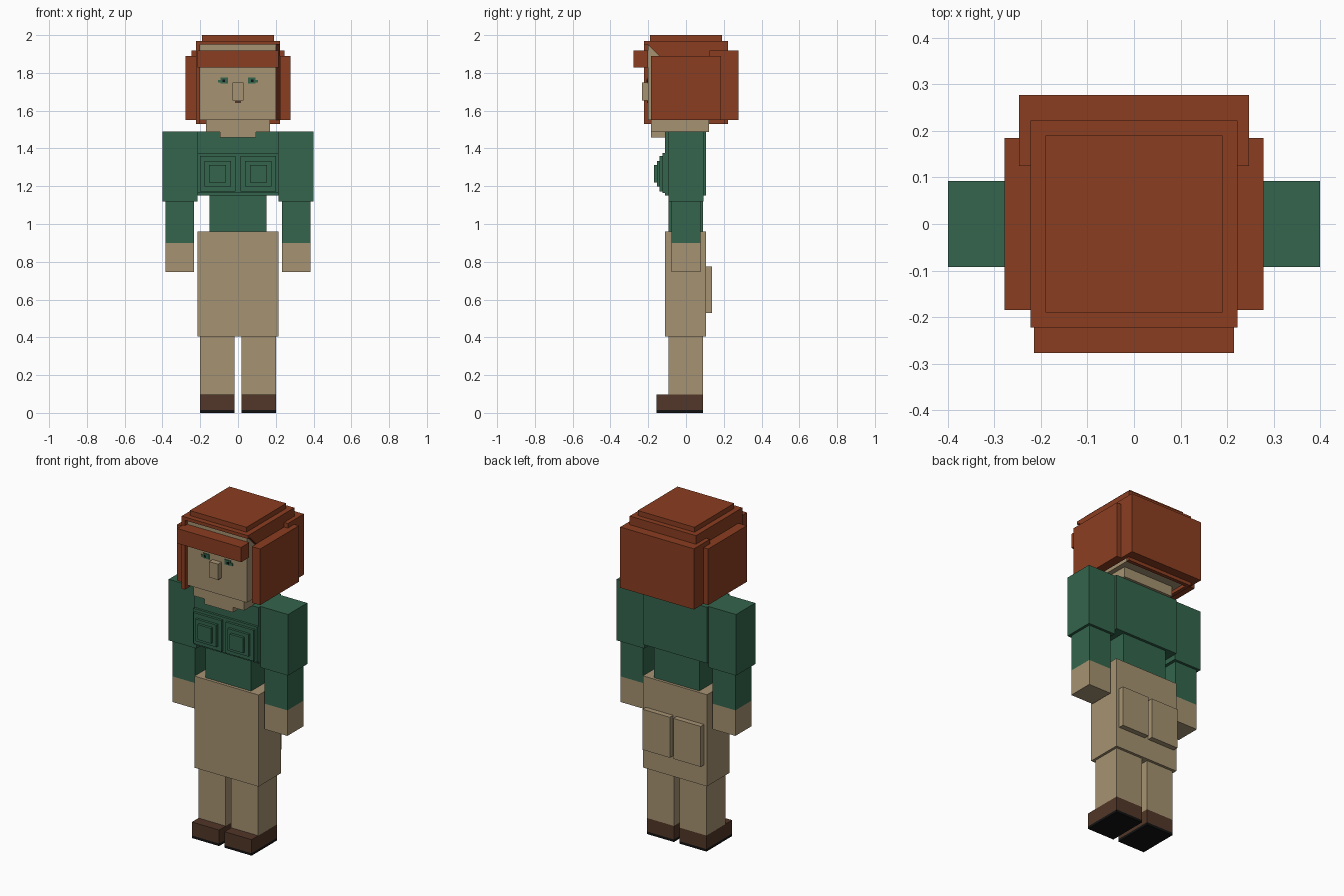
import bpy, bmesh


def material(name, rgb):
    m = bpy.data.materials.new(name)
    m.diffuse_color = (*rgb, 1)
    return m


GREEN = material("green_cloth", (0.034, 0.13, 0.073))
HAIR = material("auburn", (0.26, 0.048, 0.015))
TAN = material("tan", (0.38, 0.29, 0.168))
BROWN = material("brown_leather", (0.084, 0.037, 0.021))
BLACK = material("black_rubber", (0.006, 0.006, 0.006))


def finish(name, bm, mat):
    bmesh.ops.recalc_face_normals(bm, faces=bm.faces)
    me = bpy.data.meshes.new(name)
    bm.to_mesh(me)
    bm.free()
    me.materials.append(mat)
    ob = bpy.data.objects.new(name, me)
    bpy.context.collection.objects.link(ob)
    return ob


def box(name, x, y, z, mat):
    """Box from (min, max) ranges on each axis."""
    bm = bmesh.new()
    bmesh.ops.create_cube(bm, size=1)
    for v in bm.verts:
        v.co = [r[0] if c < 0 else r[1] for c, r in zip(v.co, (x, y, z))]
    return finish(name, bm, mat)


def pair(name, x, y, z, mat):
    """Box on the +x side and its mirror image."""
    box(name + "_left", x, y, z, mat)
    box(name + "_right", (-x[1], -x[0]), y, z, mat)


# Shoes and legs
pair("sole", (0.018, 0.2), (-0.155, 0.09), (0, 0.015), BLACK)
pair("shoe", (0.018, 0.2), (-0.155, 0.09), (0.015, 0.097), BROWN)
pair("leg", (0.018, 0.2), (-0.092, 0.09), (0.097, 0.405), TAN)

# Hips with back pockets
box("hips", (-0.215, 0.215), (-0.11, 0.106), (0.405, 0.96), TAN)
pair("back_pocket", (0.012, 0.195), (0.106, 0.138), (0.53, 0.775), TAN)

# Torso
box("waist", (-0.152, 0.152), (-0.092, 0.09), (0.96, 1.15), GREEN)
box("chest", (-0.215, 0.215), (-0.11, 0.106), (1.15, 1.49), GREEN)

# Stepped chest plates
box("chest_plate", (-0.215, 0.215), (-0.124, -0.11), (1.163, 1.377), GREEN)
steps = [(0.094, 0.094, -0.139), (0.07, 0.067, -0.154), (0.045, 0.046, -0.17)]
for i, (w, h, front) in enumerate(steps):
    pair(f"chest_step_{i}", (0.108 - w, 0.108 + w), (front, -0.124),
         (1.266 - h, 1.266 + h), GREEN)

# Arms and hands
pair("upper_arm", (0.215, 0.4), (-0.092, 0.092), (1.12, 1.49), GREEN)
pair("forearm", (0.233, 0.385), (-0.077, 0.077), (0.9, 1.12), GREEN)
pair("hand", (0.233, 0.385), (-0.077, 0.077), (0.745, 0.9), TAN)

# Head
box("head", (-0.2, 0.2), (-0.2, 0.2), (1.55, 1.95), TAN)
box("jaw", (-0.17, 0.17), (-0.185, 0.122), (1.488, 1.55), TAN)
box("chin", (-0.095, 0.095), (-0.185, 0.09), (1.457, 1.488), TAN)
box("nose", (-0.03, 0.03), (-0.234, -0.2), (1.655, 1.75), TAN)
box("mouth", (-0.015, 0.015), (-0.206, -0.2), (1.64, 1.65), BROWN)

# Eyes
pair("eye", (0.052, 0.092), (-0.205, -0.2), (1.745, 1.775), GREEN)
pair("eye_corner", (0.092, 0.106), (-0.205, -0.2), (1.748, 1.763), GREEN)
pair("pupil", (0.07, 0.082), (-0.208, -0.2), (1.752, 1.765), BLACK)

# Hair shell around the head, open at the front and bottom
box("hair_crown", (-0.222, 0.222), (-0.222, 0.222), (1.95, 1.97), HAIR)
box("hair_shell_back", (-0.222, 0.222), (0.2, 0.222), (1.53, 1.95), HAIR)
box("hair_shell_side", (-0.222, -0.2), (-0.222, 0.2), (1.53, 1.95), HAIR)

# Other side of the shell, cut along a diagonal
bm = bmesh.new()
f = bm.faces.new([bm.verts.new((0.202, y, z)) for y, z in
                  ((-0.202, 1.95), (0.2, 1.95), (0.2, 1.55))])
ext = bmesh.ops.extrude_face_region(bm, geom=[f])
bmesh.ops.translate(bm, vec=(0.02, 0, 0),
                    verts=[v for v in ext["geom"] if isinstance(v, bmesh.types.BMVert)])
finish("hair_shell_cut_side", bm, HAIR)

# Outer hair layers
box("hair_cap", (-0.19, 0.19), (-0.19, 0.19), (1.97, 2.0), HAIR)
box("fringe", (-0.215, 0.215), (-0.277, -0.2), (1.828, 1.918), HAIR)
pair("hair_side_panel", (0.222, 0.278), (-0.185, 0.185), (1.55, 1.89), HAIR)
box("hair_back_panel", (-0.247, 0.247), (0.222, 0.277), (1.55, 1.918), HAIR)
pair("hair_back_wrap", (0.222, 0.247), (0.125, 0.222), (1.55, 1.918), HAIR)
